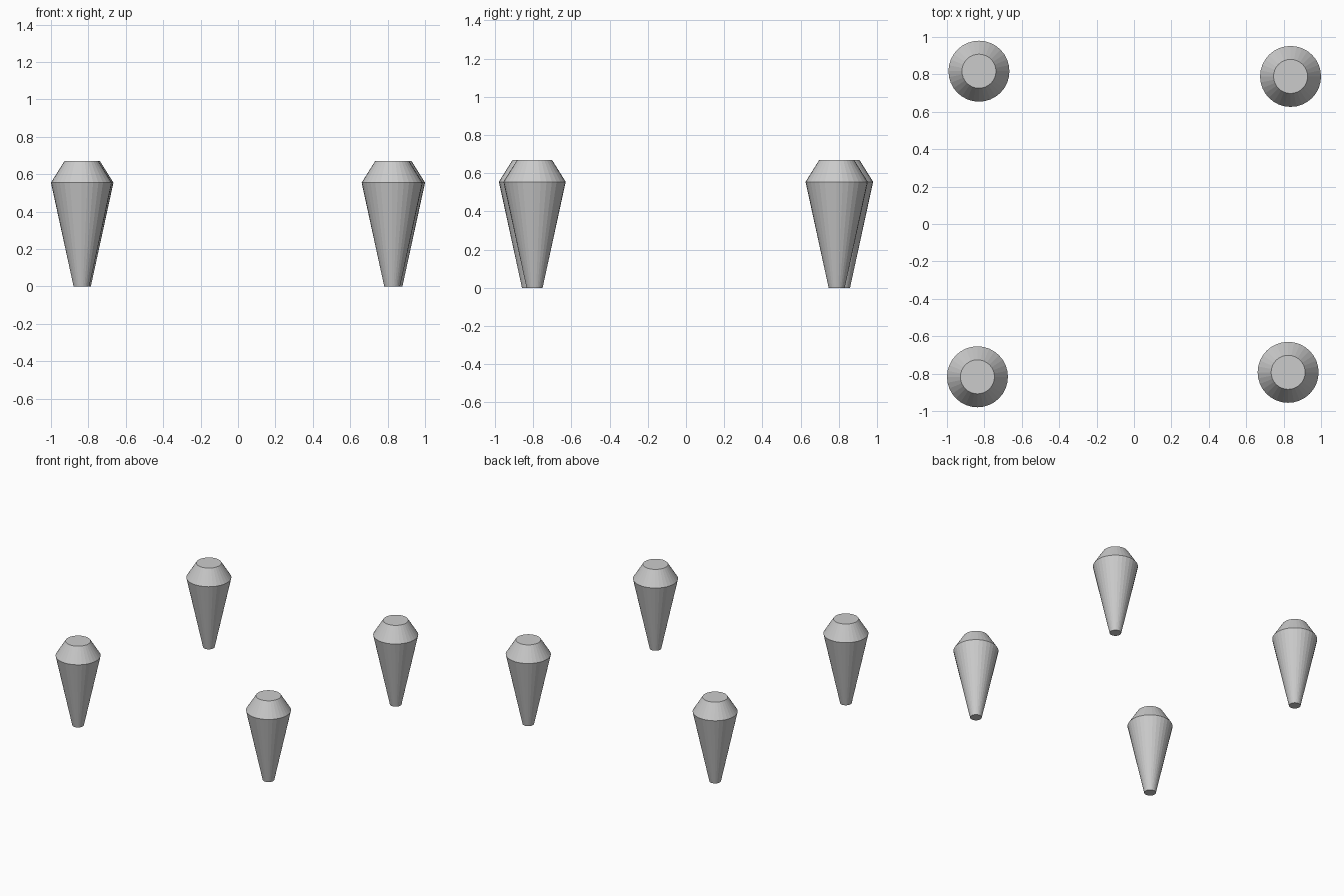
import bpy
import bmesh
from math import cos, sin, tau

if "Cube" in bpy.data.objects:
    bpy.data.objects.remove(bpy.data.objects["Cube"])

SIDES = 32
# radius, height from the foot up to the flat top
PROFILE = [(0.042, 0.0), (0.163, 0.555), (0.091, 0.67)]
# slightly uneven leg positions
LEGS = {
    "front_left_leg": (-0.837, -0.817),
    "front_right_leg": (0.824, -0.793),
    "back_left_leg": (-0.829, 0.817),
    "back_right_leg": (0.837, 0.789),
}


def tapered_leg(name, x, y):
    bm = bmesh.new()
    rings = [[bm.verts.new((r * cos(tau * i / SIDES), r * sin(tau * i / SIDES), z))
              for i in range(SIDES)] for r, z in PROFILE]
    # tapered walls
    for low, high in zip(rings, rings[1:]):
        for i in range(SIDES):
            j = (i + 1) % SIDES
            bm.faces.new((low[i], low[j], high[j], high[i]))
    # flat foot and top
    bm.faces.new(rings[0][::-1])
    bm.faces.new(rings[-1])
    mesh = bpy.data.meshes.new(name)
    bm.to_mesh(mesh)
    bm.free()
    leg = bpy.data.objects.new(name, mesh)
    leg.location = (x, y, 0)
    bpy.context.collection.objects.link(leg)


for name, (x, y) in LEGS.items():
    tapered_leg(name, x, y)
